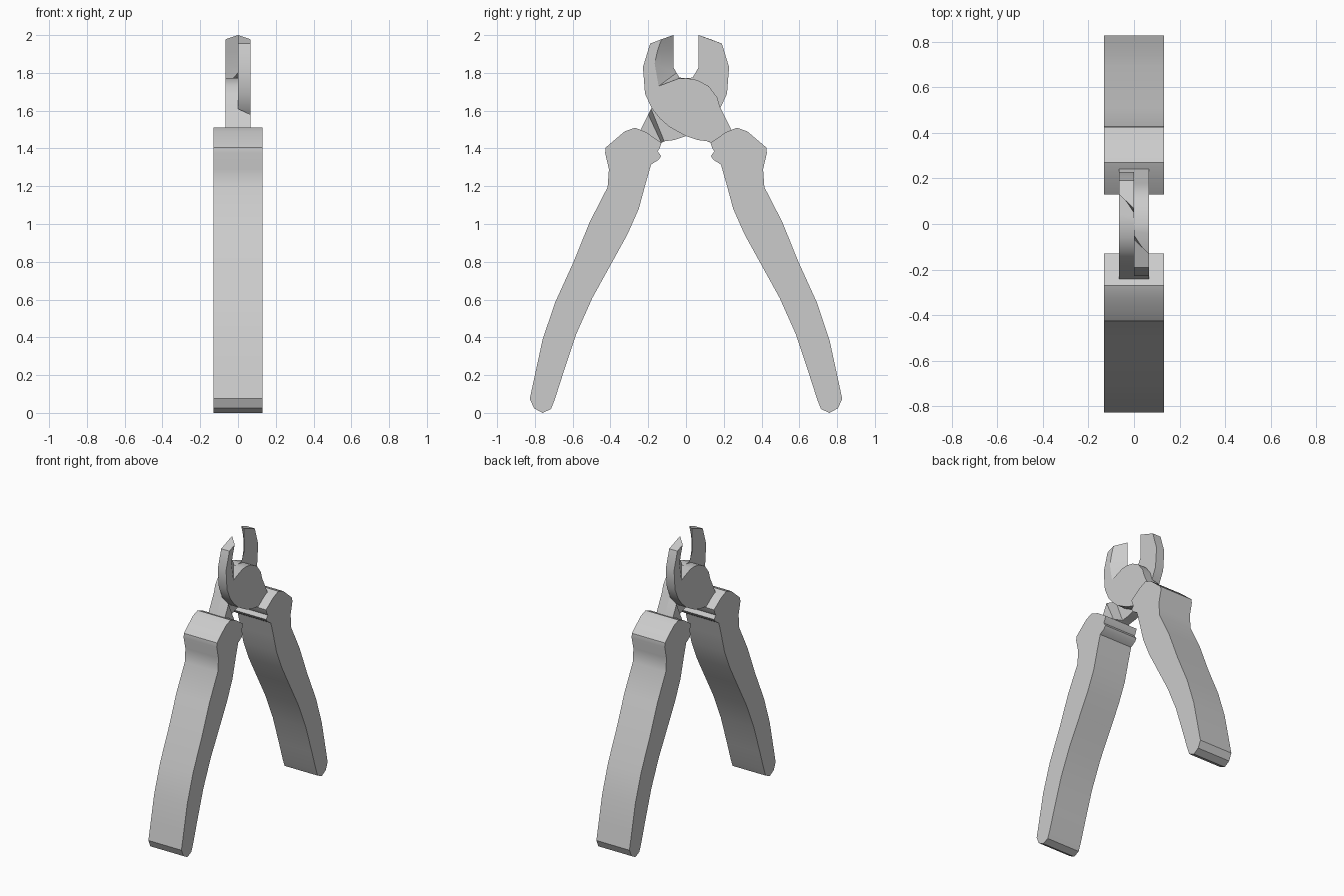
import bpy, bmesh, math

cube = bpy.data.objects.get("Cube")
if cube:
    bpy.data.objects.remove(cube, do_unlink=True)

grey = bpy.data.materials.new("grey")
grey.use_nodes = True
grey.diffuse_color = (0.6, 0.6, 0.6, 1)
grey.node_tree.nodes["Principled BSDF"].inputs["Base Color"].default_value = (0.6, 0.6, 0.6, 1)


def loft(name, x0, x1, outline0, outline1=None, turned=False):
    """Solid between two (y, z) outlines; turned spins it half round the z axis."""
    outline1 = outline1 or outline0
    s = -1 if turned else 1
    bm = bmesh.new()
    a = [bm.verts.new((s * x0, s * y, z)) for y, z in outline0]
    b = [bm.verts.new((s * x1, s * y, z)) for y, z in outline1]
    bm.faces.new(a)
    bm.faces.new(b)
    for i in range(len(a)):
        j = (i + 1) % len(a)
        bm.faces.new((a[i], a[j], b[j], b[i]))
    bmesh.ops.recalc_face_normals(bm, faces=bm.faces)
    me = bpy.data.meshes.new(name)
    bm.to_mesh(me)
    bm.free()
    me.materials.append(grey)
    ob = bpy.data.objects.new(name, me)
    bpy.context.collection.objects.link(ob)
    bpy.ops.object.select_all(action='DESELECT')
    ob.select_set(True)
    bpy.context.view_layer.objects.active = ob
    bpy.ops.object.shade_smooth_by_angle(angle=math.radians(30))
    return ob


# Grip: shoulder, outer edge, rounded foot, inner edge, finger notches
grip = [(0.13, 1.43), (0.21, 1.485), (0.27, 1.51), (0.325, 1.49), (0.425, 1.405), (0.428, 1.375),
        (0.408, 1.29), (0.415, 1.195), (0.51, 1.01), (0.595, 0.80), (0.695, 0.58), (0.76, 0.385),
        (0.80, 0.20), (0.827, 0.075), (0.805, 0.025), (0.76, 0.0), (0.715, 0.02), (0.695, 0.07),
        (0.65, 0.21), (0.58, 0.42), (0.495, 0.61), (0.39, 0.80), (0.31, 0.945), (0.25, 1.08),
        (0.215, 1.21), (0.185, 1.315), (0.145, 1.34), (0.132, 1.36), (0.15, 1.385), (0.14, 1.40)]

# Outer edge of the jaw, pivot disc and shank, shared by both faces of a plier half
body = [(-0.19, 1.955), (-0.228, 1.83), (-0.217, 1.69), (-0.18, 1.61), (-0.14, 1.56),
        (-0.09, 1.515), (0.0, 1.465), (0.06, 1.445), (0.12, 1.437), (0.15, 1.42), (0.25, 1.47),
        (0.24, 1.50), (0.18, 1.62), (0.165, 1.67), (0.12, 1.73), (0.06, 1.762), (0.0, 1.772)]
# Inner jaw edge: straight cutting edge at the middle, hollowed on the outside
cutting_edge = [(-0.035, 1.775), (-0.05, 1.80), (-0.067, 1.83), (-0.067, 1.92), (-0.067, 2.0)]
hollow_edge = [(-0.04, 1.77), (-0.145, 1.73), (-0.166, 1.85), (-0.15, 1.92), (-0.13, 1.978)]

# Thick root of the shank, with a short ramp up from the flat half
root_mid = [(0.185, 1.61), (0.24, 1.50), (0.25, 1.47), (0.15, 1.42), (0.115, 1.437)]
root_out = [(0.20, 1.58), (0.24, 1.50), (0.25, 1.47), (0.15, 1.42), (0.13, 1.43)]

for side, turned in (("back", False), ("front", True)):
    loft(side + "_handle_grip", -0.131, 0.131, grip, turned=turned)
    loft(side + "_plier_half", 0.0, 0.065, body + cutting_edge, body + hollow_edge, turned)
    loft(side + "_shank_root", 0.0, -0.065, root_mid, root_out, turned)
